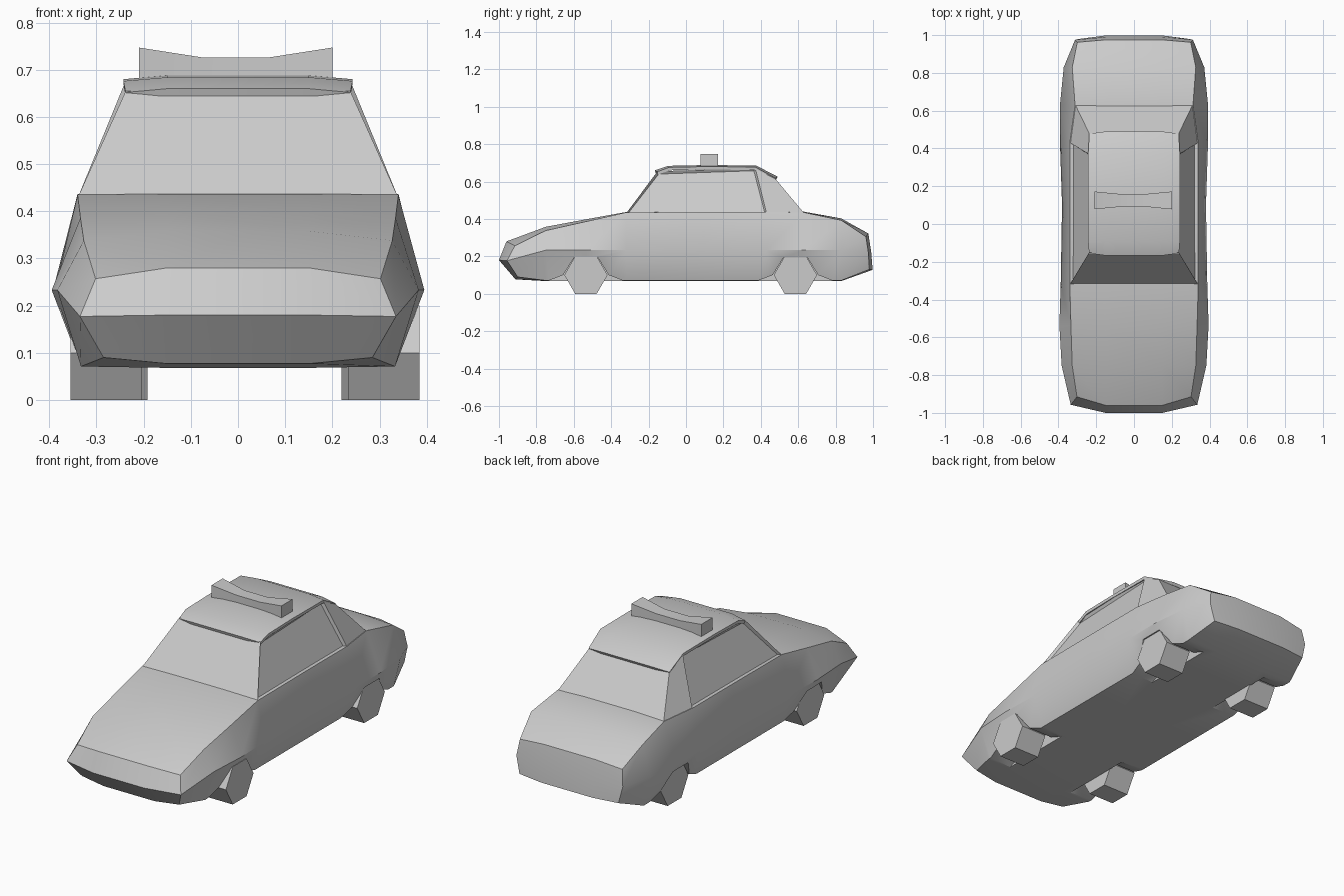
import bpy, bmesh, math
from mathutils import Matrix

if "Cube" in bpy.data.objects:
    bpy.data.objects.remove(bpy.data.objects["Cube"])


def finish(name, bm, angle=35):
    bmesh.ops.recalc_face_normals(bm, faces=bm.faces)
    me = bpy.data.meshes.new(name)
    bm.to_mesh(me)
    bm.free()
    ob = bpy.data.objects.new(name, me)
    bpy.context.collection.objects.link(ob)
    if angle:
        smooth(ob, angle)
    return ob


def activate(ob):
    bpy.ops.object.select_all(action='DESELECT')
    ob.select_set(True)
    bpy.context.view_layer.objects.active = ob


def smooth(ob, angle):
    activate(ob)
    bpy.ops.object.shade_smooth_by_angle(angle=math.radians(angle))


def loft(bm, rings, closed):
    rows = [[bm.verts.new(p) for p in r] for r in rings]
    n = len(rows[0])
    for a, b in zip(rows, rows[1:]):
        for i in range(n if closed else n - 1):
            j = (i + 1) % n
            bm.faces.new((a[i], a[j], b[j], b[i]))
    return rows


# Body cross-section: bottom, waist and top points as (half width, y, z), plus centre points
def section(bot, mid, top, cbot, ctop):
    def pt(p, s):
        return (s * p[0], p[1], p[2])
    cb, ct = (0.15, *cbot), (0.15, *ctop)
    return [pt(bot, -1), pt(cb, -1), pt(cb, 1), pt(bot, 1), pt(mid, 1),
            pt(top, 1), pt(ct, 1), pt(ct, -1), pt(top, -1), pt(mid, -1)]


# Lower body
rings = [section((.285, -.90, .09), (.335, -.957, .177), (.302, -.915, .257), (-.912, .077), (-.96, .28))]
# y, waist width, top width, top edge height, crown
for y, wm, wt, zt, crown in ((-.75, .383, .327, .338, .02), (-.535, .395, .334, .386, .012),
                             (-.32, .388, .34, .435, .002), (.1, .381, .34, .437, .001),
                             (.43, .392, .34, .437, .001), (.63, .392, .312, .435, .004),
                             (.83, .372, .327, .393, .01)):
    rings.append(section((.333, y, .071), (wm, y, .233), (wt, y, zt), (y, .068), (y, zt + crown)))
rings.append(section((.29, .98, .13), (.312, .975, .22), (.30, .962, .305), (.998, .128), (.975, .322)))
bm = bmesh.new()
rows = loft(bm, rings, True)
for r, y, z in ((rows[0], -1.0, .18), (rows[-1], .99, .225)):
    m1, m2 = bm.verts.new((-.15, y, z)), bm.verts.new((.15, y, z))
    for f in ((r[0], r[1], m1, r[9]), (r[1], r[2], m2, m1), (r[2], r[3], r[4], m2),
              (r[4], r[5], r[6], m2), (r[6], r[7], m1, m2), (r[7], r[8], r[9], m1)):
        bm.faces.new(f)
body = finish("car_body", bm, 0)

# Wheel arches cut into the sills
bm = bmesh.new()
for cy in (-.535, .585):
    for s in (-1, 1):
        prof = [(-.24, .04), (-.2, .07), (-.122, .1), (-.064, .193),
                (.064, .193), (.122, .1), (.2, .07), (.24, .04)]
        r = loft(bm, [[(s * x, cy + y, z) for y, z in prof] for x in (.2, .5)], True)
        bm.faces.new(r[0])
        bm.faces.new(r[1])
cutter = finish("arch_cutter", bm, 0)
cutter.hide_render = True
activate(body)
mod = body.modifiers.new("arches", 'BOOLEAN')
mod.operation = 'DIFFERENCE'
mod.solver = 'EXACT'
mod.object = cutter
bpy.ops.object.modifier_apply(modifier=mod.name)
bpy.data.objects.remove(cutter)
smooth(body, 35)

# Cabin with recessed side windows
low = [(.338, -.318, .433), (.338, .43, .433), (.31, .63, .433)]
high = [(.238, -.152, .655), (.24, .37, .672), (.235, .475, .618)]
bm = bmesh.new()
V = {(k, s, i): bm.verts.new((s * p[0], p[1], p[2]))
     for k, pts in enumerate((low, high)) for s in (-1, 1) for i, p in enumerate(pts)}
windows = []
for s in (-1, 1):
    for i in (0, 1):
        f = bm.faces.new((V[0, s, i], V[0, s, i + 1], V[1, s, i + 1], V[1, s, i]))
        if i == 0:
            windows.append(f)
for i in (0, 2):
    bm.faces.new((V[0, -1, i], V[0, 1, i], V[1, 1, i], V[1, -1, i]))
for k in (0, 1):
    for i in (0, 1):
        bm.faces.new((V[k, -1, i], V[k, 1, i], V[k, 1, i + 1], V[k, -1, i + 1]))
bmesh.ops.recalc_face_normals(bm, faces=bm.faces)
bmesh.ops.inset_individual(bm, faces=windows, thickness=.012)
for f in windows:
    bmesh.ops.translate(bm, verts=f.verts, vec=-.014 * f.normal)
finish("cabin_windows", bm, 20)

# Roof panel with thin overhanging lip
bm = bmesh.new()
roof = []
for y, z, w, bow in ((-.155, .652, .238, -.012), (-.09, .676, .243, -.004), (.1, .68, .243, 0),
                     (.37, .678, .243, .004), (.478, .618, .237, .012)):
    roof.append([(-w, y, z), (-.15, y + bow, z + .008), (.15, y + bow, z + .008), (w, y, z)])
loft(bm, roof, False)
bmesh.ops.recalc_face_normals(bm, faces=bm.faces)
if sum(f.normal.z for f in bm.faces) < 0:
    bmesh.ops.reverse_faces(bm, faces=bm.faces)
bmesh.ops.solidify(bm, geom=bm.faces[:], thickness=.016)
finish("roof_panel", bm, 35)

# Curved roof light bar
bm = bmesh.new()
bar = []
for x, hy, zt in ((-.21, .047, .747), (-.075, .034, .726), (.065, .034, .726), (.2, .047, .747)):
    bar.append([(x, .125 - hy, .675), (x, .125 + hy, .675), (x, .125 + hy, zt), (x, .125 - hy, zt)])
r = loft(bm, bar, True)
bm.faces.new(r[0])
bm.faces.new(r[-1])
finish("roof_light_bar", bm, 35)

# Six-sided wheels
for name, x, y in (("front_left_wheel", -.28, -.535), ("front_right_wheel", .309, -.535),
                   ("rear_left_wheel", -.267, .585), ("rear_right_wheel", .295, .585)):
    bm = bmesh.new()
    bmesh.ops.create_cone(bm, cap_ends=True, segments=6, radius1=.1155, radius2=.1155, depth=.151,
                          matrix=Matrix.Translation((x, y, .1)) @ Matrix.Rotation(math.pi / 2, 4, 'Y'))
    finish(name, bm, 0)
